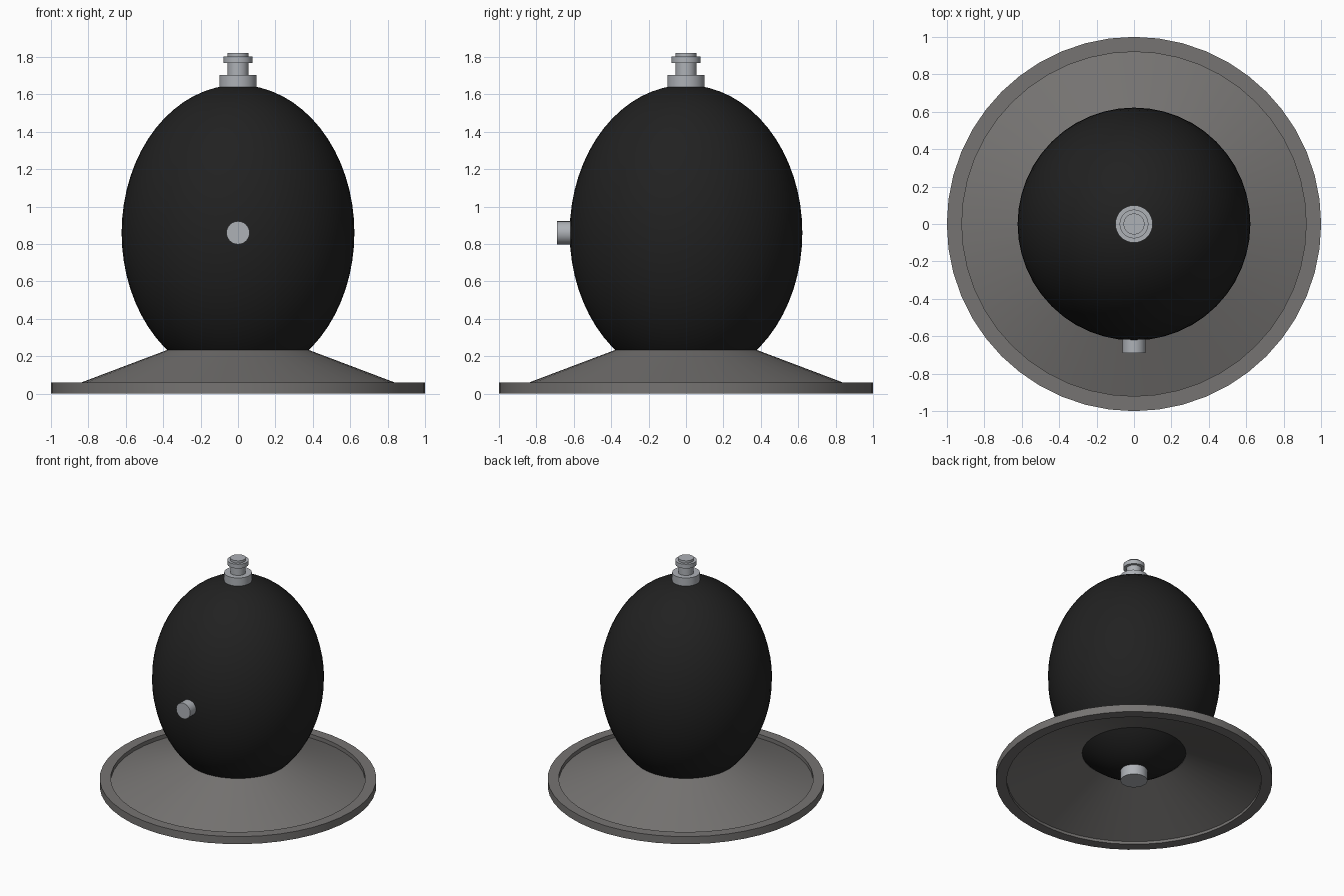
import bpy
import math

cube = bpy.data.objects.get("Cube")
if cube:
    bpy.data.objects.remove(cube, do_unlink=True)


def material(name, rgb):
    mat = bpy.data.materials.new(name)
    mat.use_nodes = True
    mat.diffuse_color = (*rgb, 1)
    bsdf = mat.node_tree.nodes["Principled BSDF"]
    bsdf.inputs["Base Color"].default_value = (*rgb, 1)
    return mat


BLACK = material("matte black", (0.015, 0.015, 0.015))
GREY = material("warm grey", (0.18, 0.173, 0.168))
STEEL = material("pale steel", (0.42, 0.44, 0.47))


def lathe(name, profile, mat, segments, closed=False):
    """Turn a (radius, height) profile around z; radius 0 ends become poles."""
    verts, faces, rings = [], [], []
    for r, z in profile:
        count = 1 if r == 0 else segments
        rings.append([len(verts) + i % count for i in range(segments)])
        for i in range(count):
            a = math.tau * i / segments
            verts.append((r * math.cos(a), r * math.sin(a), z))
    pairs = list(zip(rings, rings[1:]))
    if closed:
        pairs.append((rings[-1], rings[0]))
    for low, high in pairs:
        for i in range(segments):
            j = (i + 1) % segments
            quad = [low[i], low[j], high[j], high[i]]
            faces.append(list(dict.fromkeys(quad)))
    mesh = bpy.data.meshes.new(name)
    mesh.from_pydata(verts, [], faces)
    mesh.materials.append(mat)
    obj = bpy.data.objects.new(name, mesh)
    bpy.context.collection.objects.link(obj)
    return smooth(obj)


def smooth(obj):
    bpy.ops.object.select_all(action="DESELECT")
    obj.select_set(True)
    bpy.context.view_layer.objects.active = obj
    bpy.ops.object.shade_smooth_by_angle(angle=math.radians(35))
    return obj


# Egg-shaped body
bpy.ops.mesh.primitive_uv_sphere_add(segments=48, ring_count=32, radius=1,
                                     location=(0, 0, 0.86))
body = bpy.context.object
body.name = "egg_body"
body.scale = (0.622, 0.622, 0.79)
body.data.materials.append(BLACK)
smooth(body)

# Flat outer ring and the thin open cone inside it
lathe("base_ring", [(0.92, 0), (1, 0), (1, 0.06), (0.92, 0.06)], GREY, 48, closed=True)
lathe("base_cone", [(0.925, 0.02), (0.925, 0.027), (0.375, 0.235), (0.375, 0.228)],
      GREY, 48, closed=True)

# Top fitting: collar, stem and flange
lathe("top_fitting", [(0, 1.6), (0.1, 1.6), (0.1, 1.703), (0.056, 1.703),
                      (0.056, 1.768), (0.077, 1.768), (0.077, 1.802),
                      (0.056, 1.802), (0.056, 1.82), (0, 1.82)], STEEL, 32)

# Bottom plug
lathe("bottom_plug", [(0, 0), (0.097, 0), (0.097, 0.12), (0, 0.12)], STEEL, 32)

# Peg on the front
peg = lathe("front_peg", [(0, 0.55), (0.062, 0.55), (0.062, 0.69), (0, 0.69)], STEEL, 24)
peg.rotation_euler.x = math.pi / 2
peg.location.z = 0.86
